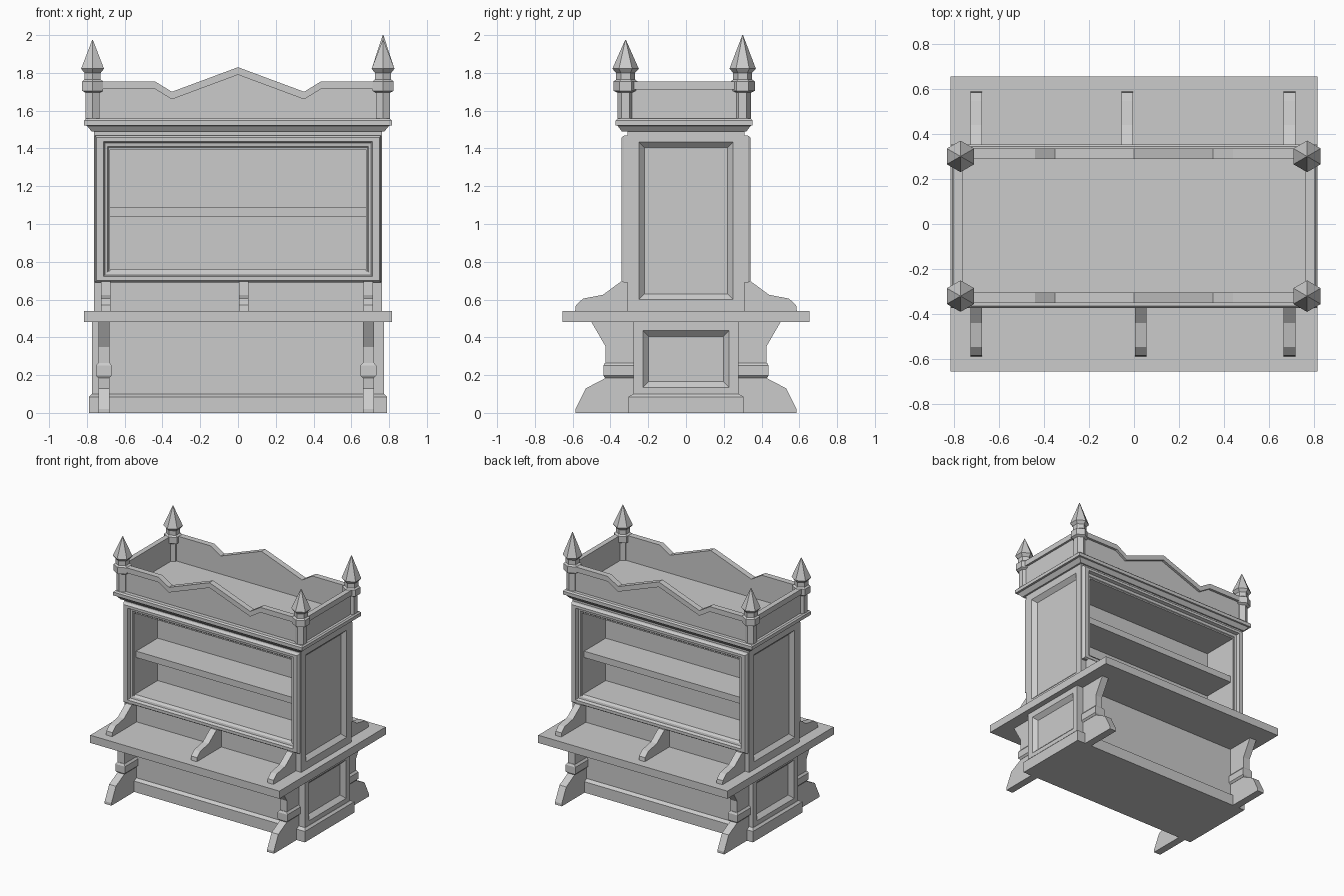
import bpy, bmesh, math
from mathutils import Vector

if "Cube" in bpy.data.objects:
    bpy.data.objects.remove(bpy.data.objects["Cube"], do_unlink=True)

grey = bpy.data.materials.new("stone_grey")
grey.use_nodes = True
GREY = (0.6, 0.6, 0.6, 1)
grey.diffuse_color = GREY
grey.node_tree.nodes["Principled BSDF"].inputs["Base Color"].default_value = GREY


def finish(name, bm):
    bmesh.ops.recalc_face_normals(bm, faces=bm.faces[:])
    mesh = bpy.data.meshes.new(name)
    bm.to_mesh(mesh)
    bm.free()
    mesh.materials.append(grey)
    ob = bpy.data.objects.new(name, mesh)
    bpy.context.collection.objects.link(ob)
    return ob


def loft(name, loops, caps=True):
    """Join closed loops of points, one after another."""
    bm = bmesh.new()
    rows = [[bm.verts.new(p) for p in loop] for loop in loops]
    n = len(rows[0])
    for a, b in zip(rows, rows[1:]):
        for i in range(n):
            j = (i + 1) % n
            bm.faces.new((a[i], a[j], b[j], b[i]))
    if caps:
        bm.faces.new(rows[0])
        bm.faces.new(rows[-1])
    return finish(name, bm)


def stack(name, sections, cx=0, cy=0):
    """Rectangular sections (half x, half y, z) from bottom to top."""
    return loft(name, [[(cx + sx * hx, cy + sy * hy, z) for sx, sy in
                        ((-1, -1), (1, -1), (1, 1), (-1, 1))] for hx, hy, z in sections])


def box(name, cx, cy, hx, hy, z0, z1):
    return stack(name, [(hx, hy, z0), (hx, hy, z1)], cx, cy)


def prism_x(name, pts, x, half):
    return loft(name, [[(x + s * half, y, z) for y, z in pts] for s in (-1, 1)])


def prism_y(name, pts, y, half):
    return loft(name, [[(x, y + s * half, z) for x, z in pts] for s in (-1, 1)])


def sunk_panels(ob, directions, margin, slope, depth):
    """Recess a bevelled panel into the faces turned to the given x directions."""
    bm = bmesh.new()
    bm.from_mesh(ob.data)
    for d in directions:
        face = max(bm.faces, key=lambda f: f.normal.dot(Vector((d, 0, 0))) * f.calc_area())
        for thickness, sink in ((margin, 0), (slope, depth)):
            bmesh.ops.inset_region(bm, faces=[face], thickness=thickness, depth=-sink,
                                   use_even_offset=True)
    bm.to_mesh(ob.data)
    bm.free()


# Lower body, plinth and table top
stack("plinth", [(.79, .305, 0), (.79, .305, .085), (.775, .28, .1)])
lower_body = box("lower_body", 0, 0, .772, .278, .085, .485)
sunk_panels(lower_body, (-1, 1), .05, .03, .03)
box("table_top", 0, 0, .815, .655, .48, .54)

# Legs with collars, and the small brackets above the table
leg = [(.26, 0), (.585, 0), (.585, .02), (.53, .13), (.425, .185),
       (.425, .35), (.5, .48), (.26, .48)]
bracket = [(.26, .54), (.587, .54), (.583, .57), (.545, .605),
           (.44, .625), (.345, .695), (.26, .695)]
for side, front in ((-1, "front"), (1, "back")):
    for x, hand in ((-.71, "right"), (.69, "left")):
        prism_x(f"{front}_{hand}_leg", [(side * y, z) for y, z in leg], x, .029)
        stack(f"{front}_{hand}_leg_collar",
              [(.03, .082, .185), (.042, .09, .198), (.042, .09, .25), (.03, .082, .265)],
              x, side * .347)
    for x, hand in ((-.7, "right"), (-.03 * side, "middle"), (.69, "left")):
        prism_x(f"{front}_{hand}_bracket", [(side * y, z) for y, z in bracket], x, .026)

# Cabinet: side walls, back board, floor, ceiling, shelf
for s, hand in ((-1, "right"), (1, "left")):
    wall = box(f"{hand}_side_wall", s * .72, 0, .042, .31, .54, 1.495)
    sunk_panels(wall, (s,), .06, .03, .03)
box("back_board", 0, 0, .69, .02, .7, 1.45)
box("cabinet_foot", 0, 0, .69, .285, .54, .76)
box("cabinet_ceiling", 0, 0, .69, .31, 1.395, 1.5)
box("shelf", 0, 0, .69, .285, 1.04, 1.09)

# Moulded frame around the opening on both long sides: half x, bottom, top, y
moulding = [(.757, .69, 1.47, .305), (.757, .69, 1.468, .328), (.748, .70, 1.457, .342),
            (.712, .722, 1.437, .342), (.705, .73, 1.43, .318),
            (.69, .745, 1.41, .315), (.68, .76, 1.395, .30), (.68, .76, 1.395, .27)]
for side, front in ((-1, "front"), (1, "back")):
    loft(f"{front}_frame", [[(-x, side * y, a), (x, side * y, a), (x, side * y, b),
                             (-x, side * y, b)] for x, a, b, y in moulding], caps=False)

# Cornice
stack("cornice", [(.775, .33, 1.49), (.80, .352, 1.52), (.815, .363, 1.522),
                  (.815, .363, 1.548), (.805, .353, 1.558)], 0, -.01)

# Parapets, flush inside, with a peaked coping that overhangs outside
half_crest = [(.35, 1.7), (.44, 1.755), (.76, 1.755)]
crest = [(-x, z) for x, z in reversed(half_crest)] + [(0, 1.83)] + half_crest
COPING = .04
for y, side, front in ((-.328, -1, "front"), (.312, 1, "back")):
    lower = [(x, z - COPING) for x, z in crest]
    prism_y(f"{front}_parapet", lower + [(.76, 1.55), (-.76, 1.55)], y - side * .009, .013)
    prism_y(f"{front}_coping", crest + lower[::-1], y, .023)
for s, hand in ((-1, "right"), (1, "left")):
    box(f"{hand}_parapet", s * .774, -.008, .011, .3, 1.55, 1.715)
    box(f"{hand}_coping", s * .782, -.008, .02, .3, 1.713, 1.755)

# Six-sided corner posts with pointed finials: radius, height
post = [(.043, 1.55), (.043, 1.695), (.064, 1.705), (.064, 1.755), (.05, 1.765),
        (.05, 1.8), (.07, 1.822)]
for x, hand in ((-.77, "right"), (.768, "left")):
    for y, front in ((-.32, "front"), (.3, "back")):
        tip = 2.0 if x > 0 and y > 0 else 1.975
        loft(f"{front}_{hand}_finial_post",
             [[(x + r * math.sin(k * math.pi / 3), y + r * math.cos(k * math.pi / 3), z)
               for k in range(6)] for r, z in post + [(.002, tip)]])
